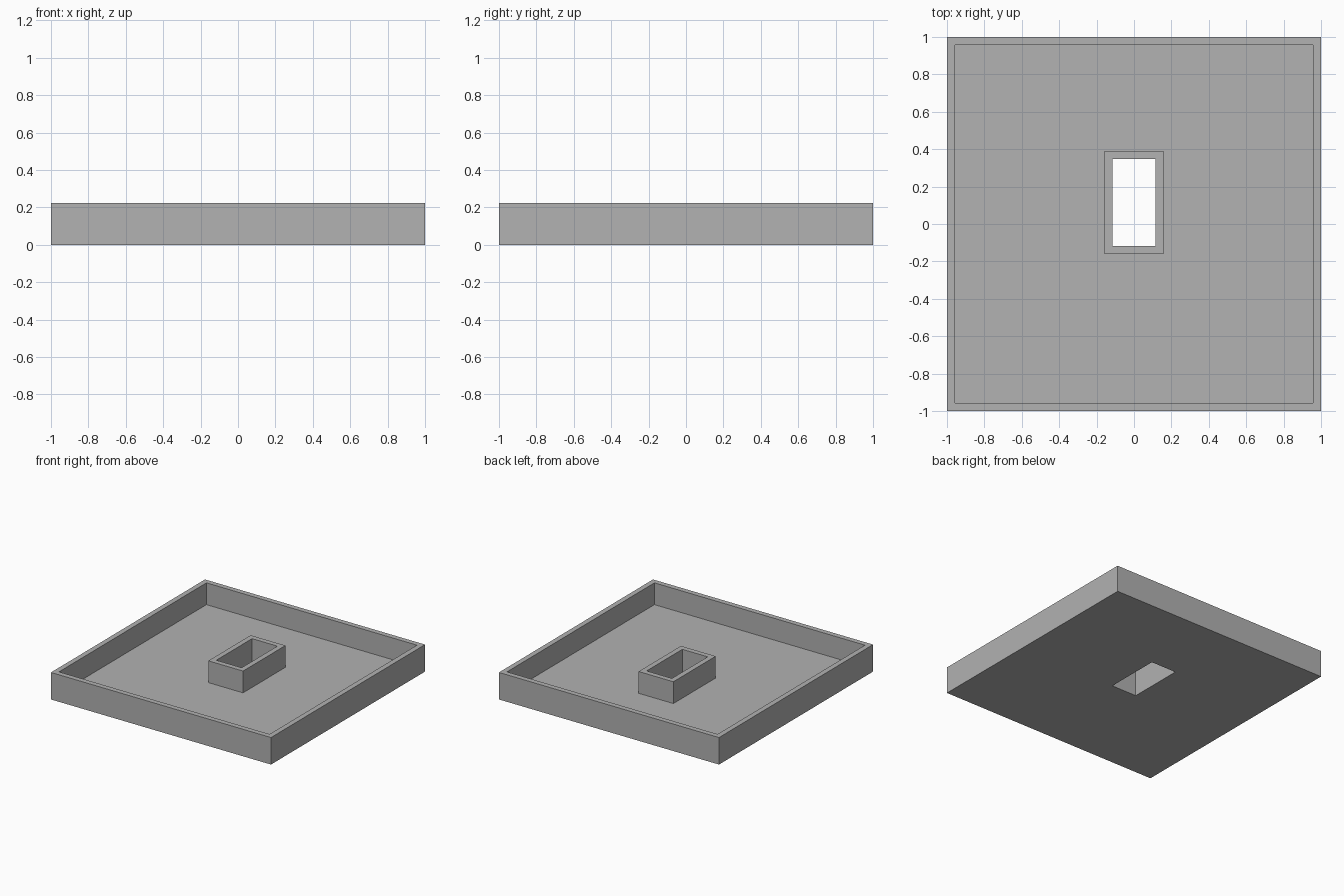
import bpy
import bmesh

cube = bpy.data.objects.get("Cube")
if cube:
    bpy.data.objects.remove(cube, do_unlink=True)

HEIGHT = 0.222
WALL = 0.043
HOLE_X, HOLE_FRONT, HOLE_BACK = 0.115, -0.117, 0.347

# Plain grey material
grey = bpy.data.materials.new("plain grey")
grey.use_nodes = True
colour = (0.445, 0.445, 0.445, 1)
grey.diffuse_color = colour
grey.node_tree.nodes["Principled BSDF"].inputs["Base Color"].default_value = colour

bm = bmesh.new()


def ring(half_x, front, back, z):
    """Four corners of a level rectangle."""
    corners = ((-half_x, front), (half_x, front), (half_x, back), (-half_x, back))
    return [bm.verts.new((x, y, z)) for x, y in corners]


def tray_edge(inset, z):
    return ring(1 - inset, inset - 1, 1 - inset, z)


def hole_edge(grow, z):
    return ring(HOLE_X + grow, HOLE_FRONT - grow, HOLE_BACK + grow, z)


# Closed section: outer wall, rim, floor, collar, hole, underside
rings = [
    tray_edge(0, 0),
    tray_edge(0, HEIGHT),
    tray_edge(WALL, HEIGHT),
    tray_edge(WALL, WALL),
    hole_edge(WALL, WALL),
    hole_edge(WALL, HEIGHT),
    hole_edge(0, HEIGHT),
    hole_edge(0, 0),
]
for i, lower in enumerate(rings):
    upper = rings[(i + 1) % len(rings)]
    for a in range(4):
        b = (a + 1) % 4
        bm.faces.new((lower[a], lower[b], upper[b], upper[a]))
bmesh.ops.recalc_face_normals(bm, faces=bm.faces)

mesh = bpy.data.meshes.new("tray_with_collar")
bm.to_mesh(mesh)
bm.free()
mesh.materials.append(grey)
tray = bpy.data.objects.new("tray_with_collar", mesh)
bpy.context.collection.objects.link(tray)
